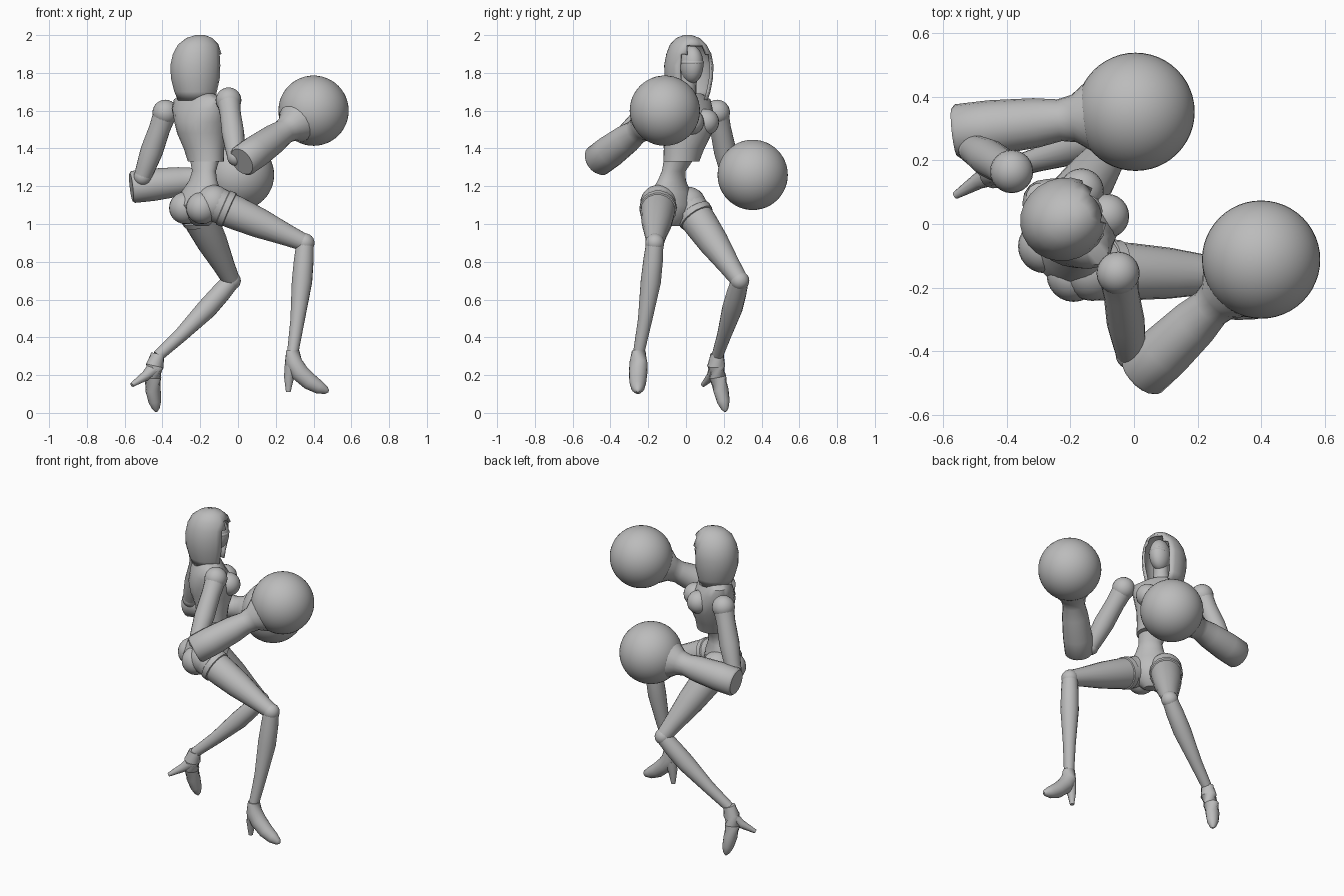
import bpy, bmesh, math
from mathutils import Vector, Matrix

if "Cube" in bpy.data.objects:
    bpy.data.objects.remove(bpy.data.objects["Cube"])

grey = bpy.data.materials.new("plain grey")
grey.use_nodes = True
grey.diffuse_color = (0.5, 0.5, 0.5, 1)
grey.node_tree.nodes["Principled BSDF"].inputs["Base Color"].default_value = (0.5, 0.5, 0.5, 1)
parts = []


def finish(name, bm):
    bmesh.ops.recalc_face_normals(bm, faces=bm.faces)
    mesh = bpy.data.meshes.new(name)
    bm.to_mesh(mesh)
    bm.free()
    mesh.materials.append(grey)
    obj = bpy.data.objects.new(name, mesh)
    bpy.context.collection.objects.link(obj)
    parts.append(obj)
    return obj


def bridge(bm, rings, cap=True):
    n = len(rings[0])
    for a, b in zip(rings, rings[1:]):
        for i in range(n):
            j = (i + 1) % n
            bm.faces.new((a[i], a[j], b[j], b[i]))
    if cap:
        bm.faces.new(rings[0])
        bm.faces.new(rings[-1])


def tube(name, points, sides=18):
    """Round limb through points of x, y, z, radius."""
    bm = bmesh.new()
    pos = [Vector(p[:3]) for p in points]
    rings = []
    for i, p in enumerate(points):
        along = pos[min(i + 1, len(pos) - 1)] - pos[max(i - 1, 0)]
        turn = along.to_track_quat('Z', 'Y')
        rings.append([bm.verts.new(pos[i] + turn @ Vector(
            (p[3] * math.cos(k * math.tau / sides), p[3] * math.sin(k * math.tau / sides), 0)))
            for k in range(sides)])
    bridge(bm, rings)
    return finish(name, bm)


def body(name, sections, yaw, sides=24, cap=True):
    """Stack of ovals: x, y, z, half depth, half width; depth faces along yaw."""
    bm = bmesh.new()
    turn = Matrix.Rotation(math.radians(yaw), 3, 'Z')
    rings = [[bm.verts.new(Vector((x, y, z)) + turn @ Vector(
        (d * math.cos(k * math.tau / sides), w * math.sin(k * math.tau / sides), 0)))
        for k in range(sides)] for x, y, z, d, w in sections]
    bridge(bm, rings, cap)
    return finish(name, bm)


def ball(name, centre, radius, scale=(1, 1, 1), yaw=0, detail=20):
    bm = bmesh.new()
    bmesh.ops.create_uvsphere(bm, u_segments=detail * 2, v_segments=detail, radius=radius)
    bmesh.ops.transform(bm, verts=bm.verts, matrix=Matrix.Translation(centre)
                        @ Matrix.Rotation(math.radians(yaw), 4, 'Z') @ Matrix.Diagonal((*scale, 1)))
    return finish(name, bm)


# Torso: pelvis and waist, cropped jacket, neck
body("pelvis_and_waist", [
    (-.19, -.07, .99, .03, .04), (-.2, -.075, 1.03, .085, .09), (-.205, -.08, 1.1, .11, .135),
    (-.195, -.08, 1.17, .09, .12), (-.185, -.075, 1.23, .062, .085),
    (-.18, -.065, 1.28, .056, .07), (-.175, -.03, 1.36, .075, .09)], 45)
body("jacket", [
    (-.17, -.025, 1.33, .09, .1), (-.18, -.01, 1.4, .1, .115), (-.19, .005, 1.48, .13, .135),
    (-.195, .005, 1.54, .135, .15), (-.21, 0, 1.61, .105, .17),
    (-.21, .0, 1.66, .08, .165), (-.21, .0, 1.69, .06, .1)], 45)
tube("neck", [(-.21, .0, 1.66, .055), (-.2, .01, 1.74, .045), (-.19, .02, 1.8, .045)])
for side in (-1, 1):
    ball("buttock", (-.235 - side * .045, -.115 + side * .045, 1.085), .085, detail=12)
    ball("bust", (-.125 - side * .04, .065 + side * .04, 1.54), .07, detail=12)

# Hood with an open front, and the masked face inside
hood = body("hood", [
    (-.215, .015, 1.655, .105, .1), (-.22, .015, 1.7, .118, .115), (-.22, .015, 1.77, .137, .127),
    (-.22, .015, 1.84, .14, .13), (-.215, .015, 1.9, .132, .118), (-.21, .012, 1.95, .11, .095),
    (-.205, .01, 1.985, .07, .06), (-.2, .01, 2.0, .025, .02)], 22)
facing = Vector((math.cos(math.radians(22)), math.sin(math.radians(22)), 0))
bm = bmesh.new()
bm.from_mesh(hood.data)
opening = []
for f in bm.faces:
    c = f.calc_center_median()
    out = Vector((c.x + .22, c.y - .015, 0))
    if c.z < 1.66 or (c.z < 1.93 and out.length > .01 and
                      out.angle(facing) < math.radians(40 if c.z < 1.88 else 28)):
        opening.append(f)
bmesh.ops.delete(bm, geom=opening, context='FACES')
bm.to_mesh(hood.data)
bm.free()
rim = hood.modifiers.new("cloth thickness", 'SOLIDIFY')
rim.thickness = .014
ball("face", (-.175, .03, 1.845), .1, (.75, .6, 1.0), 22)
ball("mask_band", (-.17, .032, 1.855), .06, (1.2, 1.04, .45), 22, 12)

# Arms: shoulder joint, upper arm, flared sleeve and ball glove
arms = {
    "right": ((-.05, -.155, 1.655), (-.01, -.41, 1.355), (.02, -.475, 1.33), (.4, -.112, 1.6)),
    "left": ((-.385, .165, 1.59), (-.505, .235, 1.25), (-.565, .29, 1.195), (.005, .353, 1.26)),
}
sleeve = ((0, .076), (.02, .086), (.2, .087), (.45, .078), (.58, .066), (.66, .075), (.73, .105), (.8, .11))
for side, (shoulder, elbow, start, glove) in arms.items():
    s, e, a, g = map(Vector, (shoulder, elbow, start, glove))
    ball(side + "_shoulder", s, .068, detail=12)
    tube(side + "_upper_arm", [(*s.lerp(e, t), r) for t, r in
                               ((0, .062), (.25, .056), (.6, .06), (.85, .052), (1, .046))])
    ball(side + "_elbow", e, .048, detail=12)
    tube(side + "_sleeve", [(*a.lerp(g, t), r) for t, r in sleeve])
    ball(side + "_glove", g, .186, detail=24)

# Legs: thigh, knee, shin, with a band round the top of each thigh
legs = {
    "right": ((-.13, -.145, 1.11), (.355, -.165, .9), (.29, -.25, .32)),
    "left": ((-.235, .01, 1.1), (-.035, .285, .7), (-.425, .165, .3)),
}
for side, (hip, knee, ankle) in legs.items():
    h, k, a = map(Vector, (hip, knee, ankle))
    ball(side + "_hip", h, .097, detail=14)
    tube(side + "_thigh", [(*h.lerp(k, t), r) for t, r in
                           ((0, .095), (.25, .09), (.5, .08), (.8, .058), (1, .046))])
    tube(side + "_thigh_band", [(*h.lerp(k, t), r) for t, r in
                                ((.1, .09), (.11, .099), (.17, .098), (.18, .088))])
    ball(side + "_knee", k, .05, detail=12)
    bulge = (k - a).cross(Vector((0, 0, 1))).cross(k - a).normalized() * .012
    tube(side + "_shin", [(*(k.lerp(a, t) - bulge * math.sin(t * math.pi)), r) for t, r in
                          ((0, .046), (.15, .052), (.35, .054), (.7, .038), (1, .03))])

# High-heeled shoes
tube("right_shoe", [(.29, -.25, .33, .036), (.292, -.252, .27, .047), (.325, -.253, .215, .049),
                    (.38, -.255, .165, .045), (.43, -.255, .135, .036), (.468, -.255, .118, .02),
                    (.48, -.255, .114, .006)])
tube("right_heel", [(.285, -.25, .25, .04), (.27, -.25, .19, .028), (.266, -.25, .11, .013)], 10)
tube("left_shoe", [(-.425, .165, .31, .036), (-.44, .16, .25, .048), (-.452, .168, .19, .046),
                   (-.45, .185, .12, .041), (-.44, .198, .06, .034), (-.434, .206, .022, .02),
                   (-.432, .208, .006, .006)])
tube("left_heel", [(-.44, .16, .24, .04), (-.49, .135, .195, .026), (-.562, .09, .148, .012)], 10)

# Smooth shading with sharp creases kept
bpy.ops.object.select_all(action='DESELECT')
for obj in parts:
    obj.select_set(True)
bpy.context.view_layer.objects.active = parts[0]
bpy.ops.object.shade_smooth_by_angle(angle=math.radians(40))
